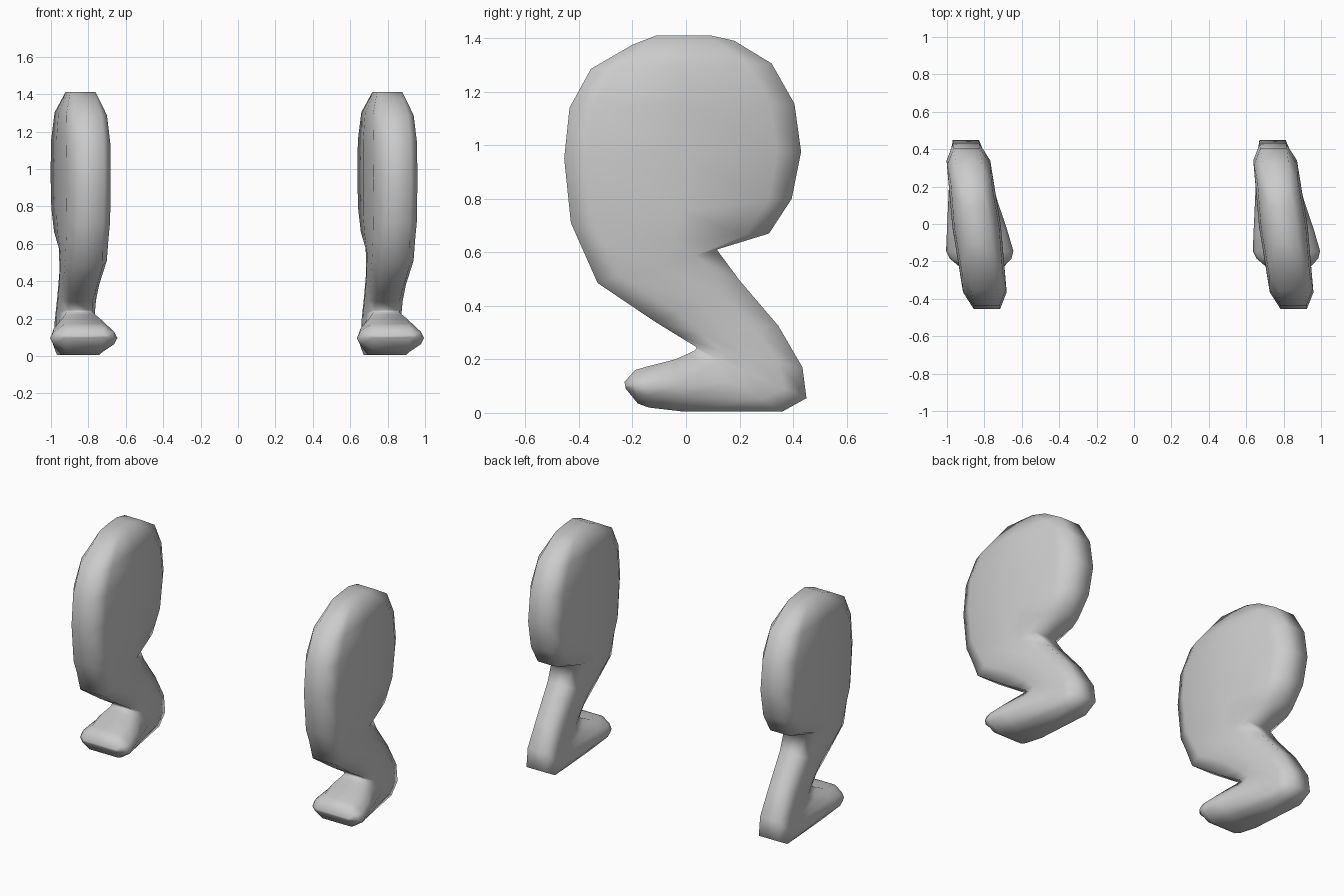
import bpy
import bmesh
from mathutils import Vector

default_cube = bpy.data.objects.get("Cube")
if default_cube:
    bpy.data.objects.remove(default_cube, do_unlink=True)

# One soft grey for the whole model
grey = bpy.data.materials.new("plain grey")
grey.use_nodes = True
grey_colour = (0.6, 0.6, 0.6, 1.0)
grey.diffuse_color = grey_colour
grey.node_tree.nodes["Principled BSDF"].inputs["Base Color"].default_value = grey_colour

# Cross-sections from hip to toe:
# front (y, z), back (y, z), half thickness, half width of the rounded edge
THIGH = [
    ((-.20, 1.375), (.18, 1.39), .07, .06),
    ((-.355, 1.285), (.32, 1.305), .12, .07),
    ((-.435, 1.14), (.405, 1.155), .13, .07),
    ((-.455, .95), (.43, .975), .13, .07),
    ((-.43, .71), (.395, .80), .13, .07),
    ((-.39, .62), (.31, .67), .125, .07),
]
SHANK = [
    ((-.33, .485), (.115, .61), .12, .08),
    ((-.115, .34), (.20, .495), .105, .065),
    ((-.03, .288), (.345, .325), .10, .06),
    ((.04, .245), (.435, .17), .10, .07),
]
FOOT = [
    ((.035, .235), (.45, .055), .10, .07),
    ((.01, .222), (.36, .005), .115, .08),
    ((-.04, .20), (-.01, .005), .16, .10),
    ((-.15, .172), (-.14, .02), .18, .10),
    ((-.19, .16), (-.18, .035), .165, .10),
    ((-.23, .115), (-.225, .09), .12, .09),
]


def centre_x(y):
    """The leg is turned slightly, so its middle drifts sideways along y."""
    return -.023 - .125 * y


def section(front, back, half, edge):
    """Rounded slab outline running from the front point to the back point."""
    start, end = Vector(front), Vector(back)
    length = (end - start).length
    bevel = min(.09 / length, .28)
    shoulder = edge + (half - edge) * .78
    side = [(0, edge), (bevel, shoulder), (.5, half),
            (1 - bevel, shoulder), (1, edge)]
    loop = side + [(t, -w) for t, w in reversed(side)]
    points = []
    for t, width in loop:
        p = start.lerp(end, t)
        points.append(Vector((centre_x(p.x) + width, p.x, p.y)))
    return points


def build_leg_mesh():
    bm = bmesh.new()
    rings = [[bm.verts.new(p) for p in section(*row)]
             for row in THIGH + SHANK + FOOT]
    # Crown of the thigh is slightly domed
    for vert in rings[0][1:4] + rings[0][6:9]:
        vert.co.z = 1.41
    # Skin between neighbouring sections
    for upper, lower in zip(rings, rings[1:]):
        count = len(upper)
        for i in range(count):
            j = (i + 1) % count
            bm.faces.new((upper[i], upper[j], lower[j], lower[i]))
    # Close the hip and the toe with strips of quads
    for ring in (rings[0], rings[-1]):
        last = len(ring) - 1
        for i in range(last // 2):
            bm.faces.new((ring[i], ring[i + 1], ring[last - i - 1], ring[last - i]))
    bmesh.ops.recalc_face_normals(bm, faces=bm.faces)
    for face in bm.faces:
        face.smooth = True
    mesh = bpy.data.meshes.new("leg")
    bm.to_mesh(mesh)
    bm.free()
    mesh.materials.append(grey)
    return mesh


# Two identical legs, side by side
leg_mesh = build_leg_mesh()
for name, x in (("left_leg", .82), ("right_leg", -.82)):
    leg = bpy.data.objects.new(name, leg_mesh)
    leg.location.x = x
    bpy.context.collection.objects.link(leg)
